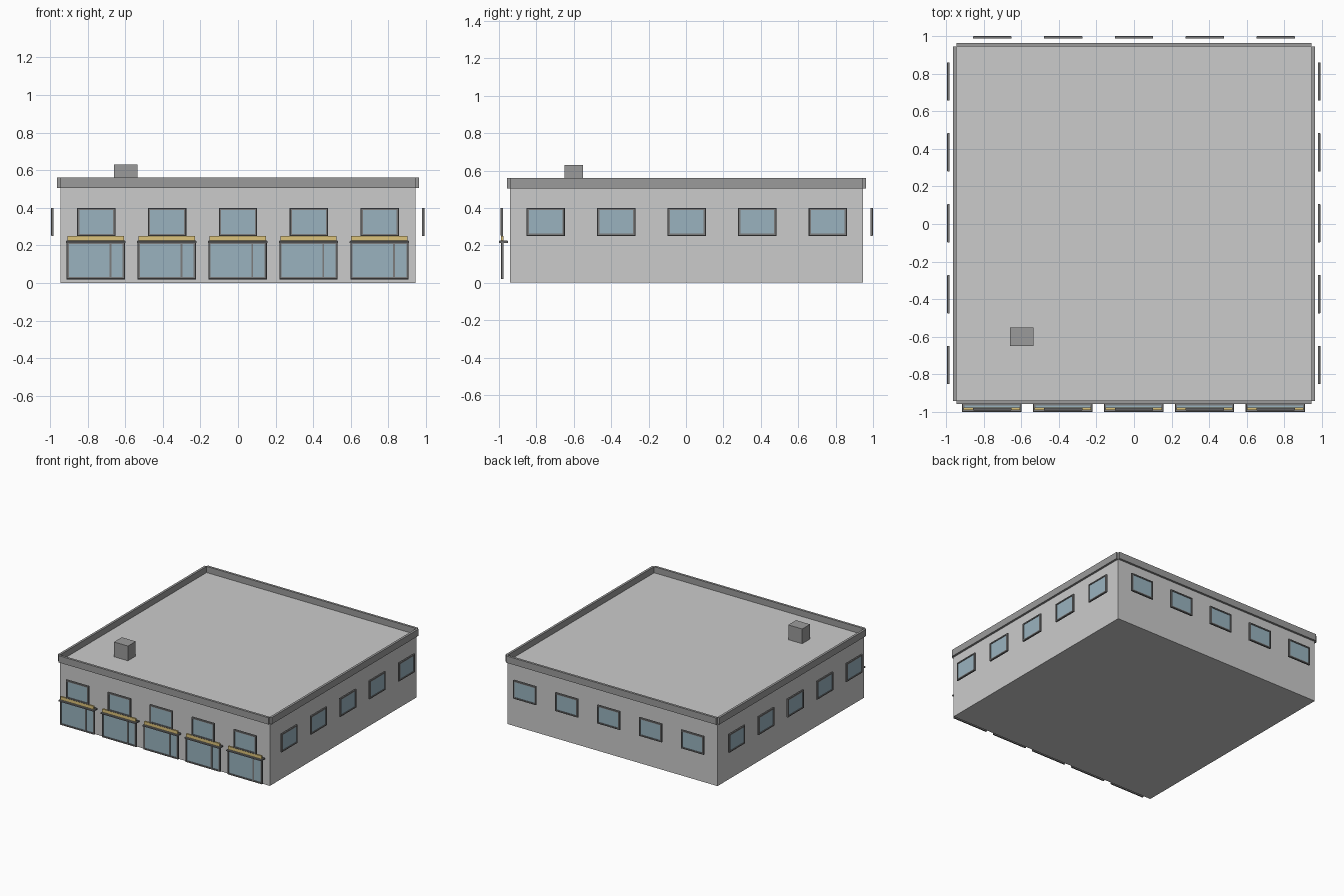
import bpy, bmesh
from math import pi
from mathutils import Matrix, Vector

if "Cube" in bpy.data.objects:
    bpy.data.objects.remove(bpy.data.objects["Cube"])


def material(name, rgb):
    m = bpy.data.materials.new(name)
    m.diffuse_color = (*rgb, 1)
    m.use_nodes = True
    m.node_tree.nodes["Principled BSDF"].inputs["Base Color"].default_value = m.diffuse_color
    return m


GLASS = material("glass_blue", (0.32, 0.45, 0.52))
YELLOW = material("sign_yellow", (0.72, 0.55, 0.2))
DARK = material("dark_grey", (0.2, 0.2, 0.2))
TRIM = material("trim_grey", (0.33, 0.33, 0.33))


def finish(name, bm, matrix, mat):
    bmesh.ops.recalc_face_normals(bm, faces=bm.faces)
    mesh = bpy.data.meshes.new(name)
    bm.to_mesh(mesh)
    bm.free()
    obj = bpy.data.objects.new(name, mesh)
    obj.matrix_world = matrix
    if mat:
        mesh.materials.append(mat)
    bpy.context.collection.objects.link(obj)
    return obj


def box(name, lo, hi, mat=None, matrix=Matrix()):
    lo, hi = Vector(lo), Vector(hi)
    bm = bmesh.new()
    bmesh.ops.create_cube(bm, size=1)
    bmesh.ops.scale(bm, vec=hi - lo, verts=bm.verts)
    bmesh.ops.translate(bm, vec=(lo + hi) / 2, verts=bm.verts)
    return finish(name, bm, matrix, mat)


def frame(name, w, h, d, matrix, t=0.012, c=0.003):
    """Chamfered rectangular ring centred on x and z, facing -y."""
    profile = [(0, 0), (0, d - c), (c, d), (t, d), (t, 0)]  # inset, depth
    bm = bmesh.new()
    loops = []
    for inset, depth in profile:
        a, b = w / 2 - inset, h / 2 - inset
        loops.append([bm.verts.new((x, -depth, z))
                      for x, z in ((-a, -b), (a, -b), (a, b), (-a, b))])
    for i, p in enumerate(loops):
        q = loops[(i + 1) % len(loops)]
        for j in range(4):
            k = (j + 1) % 4
            bm.faces.new((p[j], p[k], q[k], q[j]))
    finish(name, bm, matrix, DARK)


def glazed(name, w, h, d, matrix):
    frame(name + "_frame", w, h, d, matrix)
    a, b = w / 2 - 0.011, h / 2 - 0.011
    box(name + "_glass", (-a, -d * 0.6, -b), (a, -d * 0.2, b), GLASS, matrix)


# Walls with flat roof, and roof vent
X, Y0, Y1 = 0.945, -0.94, 0.945
box("building_body", (-X, Y0, 0), (X, Y1, 0.51))
box("roof_vent", (-0.66, -0.65, 0.508), (-0.535, -0.55, 0.63), TRIM)

# Parapet strips, notched at the corners
T, ZB, ZT = 0.017, 0.505, 0.56
box("parapet_front", (-X, Y0 - T, ZB), (X, Y0 + 0.002, ZT), TRIM)
box("parapet_back", (-X, Y1 - 0.002, ZB), (X, Y1 + T, ZT), TRIM)
for s, side in ((-1, "left"), (1, "right")):
    xs = sorted((s * (X - 0.002), s * (X + T)))
    box("parapet_" + side, (xs[0], Y0, ZB), (xs[1], Y1, ZT), TRIM)

# Five upper windows on each side, standing just off the wall
STEP = 0.377
sides = [("front", 0, 0.978), ("right", pi / 2, 0.978),
         ("back", pi, 0.986), ("left", -pi / 2, 0.980)]
for side, angle, dist in sides:
    turn = Matrix.Rotation(angle, 4, 'Z')
    shift = Matrix.Translation((0, 0.004, 0)) if side in ("left", "right") else Matrix()
    for i in range(-2, 3):
        place = shift @ turn @ Matrix.Translation((i * STEP, -dist, 0.325))
        glazed(f"{side}_window_{i + 3}", 0.204, 0.15, 0.014, place)

# Five shopfronts: display pane, door, canopy shelf, sign board
for i in range(-2, 3):
    cx, n = i * STEP - 0.002, i + 3
    place = Matrix.Translation((cx, -0.976, 0.12))
    glazed(f"shopfront_{n}", 0.31, 0.2, 0.014, place)
    box(f"door_post_{n}", (0.073, -0.014, -0.09), (0.083, 0, 0.09), DARK, place)
    up = Matrix.Translation((cx, -0.976, 0.213)) @ Matrix.Rotation(-pi / 2, 4, 'X')
    glazed(f"canopy_{n}", 0.316, 0.048, 0.012, up)
    box(f"sign_board_{n}", (cx - 0.15, -0.989, 0.222), (cx + 0.15, -0.975, 0.25), YELLOW)
